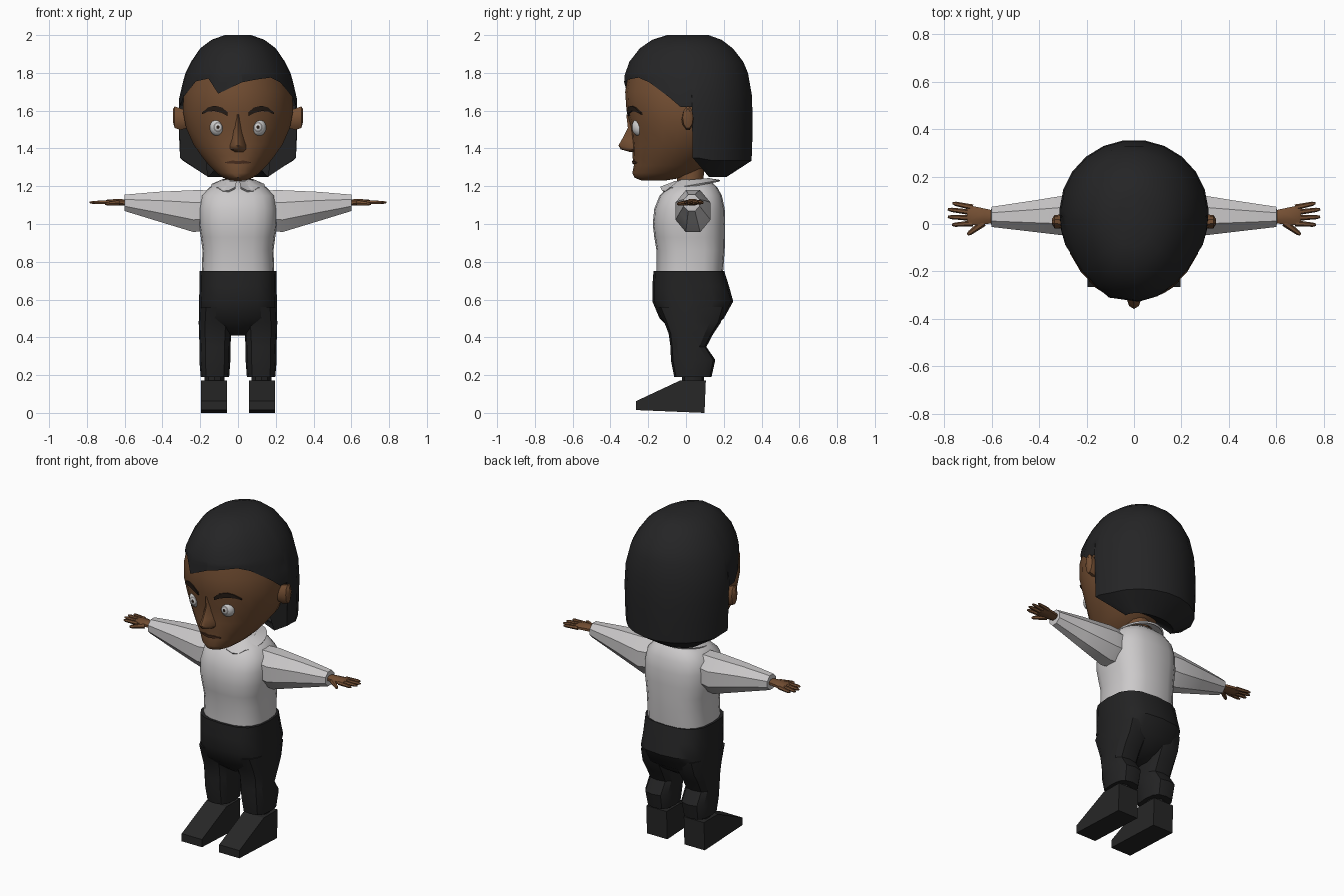
import bpy, bmesh, math
from mathutils import Vector

if "Cube" in bpy.data.objects:
    bpy.data.objects.remove(bpy.data.objects["Cube"])

def mat(name, r, g, b):
    m = bpy.data.materials.new(name)
    m.diffuse_color = (r, g, b, 1)
    m.use_nodes = True
    m.node_tree.nodes["Principled BSDF"].inputs["Base Color"].default_value = m.diffuse_color
    return m

SKIN = mat("brown skin", 0.175, 0.078, 0.033)
HAIR = mat("black hair", 0.018, 0.018, 0.019)
SHIRT = mat("white shirt", 0.60, 0.585, 0.59)
CLOTH = mat("black trousers", 0.0165, 0.0165, 0.017)
SHOE = mat("black shoes", 0.02, 0.02, 0.02)
EYE = mat("eye white", 0.62, 0.62, 0.62)
IRIS = mat("iris grey", 0.27, 0.26, 0.26)
BROW = mat("brow dark brown", 0.02, 0.012, 0.008)
LIP = mat("lip brown", 0.075, 0.03, 0.015)

def finish(bm, name, mats, angle=35):
    bmesh.ops.recalc_face_normals(bm, faces=bm.faces[:])
    me = bpy.data.meshes.new(name)
    bm.to_mesh(me)
    bm.free()
    ob = bpy.data.objects.new(name, me)
    bpy.context.collection.objects.link(ob)
    for m in mats:
        me.materials.append(m)
    bpy.ops.object.select_all(action='DESELECT')
    ob.select_set(True)
    bpy.context.view_layer.objects.active = ob
    bpy.ops.object.shade_smooth_by_angle(angle=math.radians(angle))
    return ob

def loft(name, rings, m, closed=True, caps=(True, True), angle=35):
    bm = bmesh.new()
    vs = [[bm.verts.new(p) for p in r] for r in rings]
    n = len(rings[0])
    for a, b in zip(vs, vs[1:]):
        for i in range(n if closed else n - 1):
            j = (i + 1) % n
            bm.faces.new((a[i], a[j], b[j], b[i]))
    if closed and caps[0]:
        bm.faces.new(vs[0])
    if closed and caps[1]:
        bm.faces.new(vs[-1])
    return finish(bm, name, [m], angle)

def oval(t, w, yf, yb, z, e=1.0, bias=0.5, cx=0):
    """Point of an oval ring; t = 0 faces front."""
    s, c = math.sin(t), math.cos(t)
    cy = yf + (yb - yf) * bias
    x = math.copysign(abs(s) ** e, s) * w
    k = abs(c) ** e
    return (cx + x, cy - k * (cy - yf) if c > 0 else cy + k * (yb - cy), z)

def ring(n, *a, **k):
    return [oval(2 * math.pi * i / n, *a, **k) for i in range(n)]

def tube(name, p0, p1, r0, r1, m, n=6):
    p0, p1 = Vector(p0), Vector(p1)
    q = (p1 - p0).to_track_quat('Z', 'Y')
    rings = [[p + q @ Vector((r * math.cos(2 * math.pi * i / n), r * math.sin(2 * math.pi * i / n), 0))
              for i in range(n)] for p, r in ((p0, r0), (p0.lerp(p1, .85), r1), (p1, r1 * .5))]
    return loft(name, rings, m)

def lerp_rows(rows, z):
    """Interpolate a table whose first column falls with each row."""
    z = max(min(z, rows[0][0]), rows[-1][0])
    for a, b in zip(rows, rows[1:]):
        if z >= b[0]:
            f = (z - b[0]) / (a[0] - b[0])
            return [q + (p - q) * f for p, q in zip(a, b)][1:]

# head: height, half width, front, back
FACE = [(1.8, .262, -.305, .28), (1.7, .290, -.322, .29), (1.6, .295, -.315, .28), (1.51, .278, -.292, .25),
        (1.42, .238, -.285, .22), (1.36, .195, -.284, .17), (1.31, .155, -.276, .11), (1.27, .115, -.284, .05),
        (1.245, .08, -.272, -.02), (1.23, .04, -.235, -.11)]
loft("head", [ring(22, w, f, b, z, bias=.54) for z, w, f, b in FACE], SKIN, angle=40)

def face_y(x, z):
    w, f, b = lerp_rows(FACE, z)
    cy = f + (b - f) * .54
    return cy - (cy - f) * math.sqrt(max(0, 1 - (x / w) ** 2))

def strip(name, pts, m):
    """Thin plate on the face; pts are x, centre height, half height."""
    rings = []
    for x, z, h in pts:
        lo, hi = face_y(x, z - h), face_y(x, z + h)
        rings.append([(x, lo + .003, z - h), (x, lo - .006, z - h), (x, hi - .006, z + h), (x, hi + .003, z + h)])
    loft(name, rings, m)

strip("mouth", [(-.065, 1.325, .003), (-.03, 1.328, .008), (0, 1.325, .008), (.03, 1.328, .008), (.065, 1.325, .003)], LIP)

# nose: height, half width, tip depth
loft("nose", [[(-w, face_y(w, z) + .012, z), (-w * .45, y + .012, z), (0, y, z), (w * .45, y + .012, z),
               (w, face_y(w, z) + .012, z)]
              for z, w, y in [(1.58, .016, -.316), (1.51, .024, -.308), (1.45, .034, -.338), (1.415, .046, -.358),
                              (1.395, .045, -.345), (1.38, .03, -.292)]], SKIN, angle=45)

# eyes, brows and ears
for s, side in ((1, "left"), (-1, "right")):
    bm = bmesh.new()
    bmesh.ops.create_uvsphere(bm, u_segments=16, v_segments=16, radius=1)
    for f in bm.faces:
        d = f.calc_center_median().z
        f.material_index = 2 if d > .955 else 1 if d > .87 and d < .93 else 0
    for v in bm.verts:
        x, y, z = v.co
        v.co = (s * .106 + x * .044, -.242 - z * .045, 1.513 + y * .05)
    finish(bm, side + "_eye", [EYE, IRIS, BROW])
    strip(side + "_eyebrow", [(s * x, z, h) for x, z, h in
          [(.055, 1.582, .010), (.085, 1.602, .015), (.125, 1.612, .014), (.16, 1.606, .011), (.19, 1.585, .004)]], BROW)
    ear = [(.27, 1.555, .035, .05), (.305, 1.555, .03, .06), (.335, 1.565, .028, .06), (.345, 1.575, .012, .035)]
    loft(side + "_ear", [[(s * x, .01 + ry * math.cos(i * math.pi / 5), z + rz * math.sin(i * math.pi / 5))
                          for i in range(10)] for x, z, ry, rz in ear], SKIN)

# hair cap: columns run from the hairline to the crown
CAP = [(2.0, .07, -.10, .12), (1.975, .14, -.18, .19), (1.93, .20, -.245, .25), (1.86, .248, -.30, .305),
       (1.79, .283, -.325, .335), (1.66, .313, -.336, .355), (1.5, .314, -.336, .356), (1.33, .306, -.335, .350)]
line = [(-93, 1.35), (-88, 1.35), (-87, 1.62), (-78, 1.62), (-69, 1.67), (-50, 1.755), (-33, 1.77), (-20, 1.69),
        (4, 1.75), (20, 1.765), (37, 1.775), (50, 1.75), (69, 1.67), (78, 1.62), (87, 1.62), (88, 1.35), (93, 1.35)]
line += [(a, 1.335) for a in range(108, 253, 16)]

def cap_pt(deg, z):
    w, f, b = lerp_rows(CAP, z)
    return oval(math.radians(deg), w, f, b, z, bias=.56)

rows = [[cap_pt(a, zb + (1.8 - zb) * k) for a, zb in line] for k in (0, .25, .5, .75, 1)]
rows += [[cap_pt(a, z) for a, _ in line] for z in (1.86, 1.93, 1.975, 2.0)]
loft("hair_cap", rows, HAIR, caps=(False, True), angle=25)

# hair underside drawn in towards the nape
back = [(88, 1.35), (93, 1.35)] + [(a, 1.335) for a in range(108, 253, 16)] + [(267, 1.35), (272, 1.35)]
outer = [cap_pt(a, z) for a, z in back]
inner = [(x * .52, .16 + (y - .16) * .3, 1.25) for x, y, z in outer]
core = [(x * .3, .08 + (y - .16) * .1, 1.32) for x, y, z in outer]
loft("hair_underside", [outer, inner, core], HAIR, closed=False, angle=25)
for s, side in ((1, "left"), (-1, "right")):
    bm = bmesh.new()
    bm.faces.new([bm.verts.new(p) for p in [(s * .311, .038, 1.63), (s * .307, .038, 1.35), (s * .16, .12, 1.25),
                                            (s * .17, .06, 1.37), (s * .25, .045, 1.63)]])
    finish(bm, side + "_hair_edge", [HAIR])

# neck, shirt body and collar
loft("neck", [ring(12, .07, -.05, .09, 1.19), ring(12, .065, -.04, .10, 1.36)], SKIN)
BODY = [(1.235, .075, -.035, .12), (1.195, .15, -.095, .165), (1.15, .195, -.14, .19), (1.08, .208, -.168, .205),
        (1.0, .208, -.176, .207), (.93, .197, -.168, .206), (.86, .188, -.156, .205), (.74, .192, -.156, .196)]
loft("shirt_body", [ring(20, w, f, b, z, e=.75) for z, w, f, b in BODY], SHIRT, angle=45)
top, hem, under = [], [], []
for i in range(25):
    a = math.radians(5 + 350 * i / 24)
    c = math.cos(a)
    dip = {0: .02, 1: 0, 2: -.008, 3: .008}.get(min(i, 24 - i), 0)
    top.append(oval(a, .085, -.06, .12, 1.235 - .008 * c))
    hem.append(oval(a, .143, -.137, .182, 1.205 - .028 * c + dip))
    under.append(oval(a, .138, -.128, .175, 1.196 - .028 * c + dip))
loft("collar", [top, hem, under], SHIRT, closed=False, angle=30)

# trousers seat
SEAT = [(.752, .205, -.172, .202), (.67, .203, -.178, .228), (.59, .207, -.178, .25), (.50, .207, -.14, .20),
        (.45, .13, -.09, .14), (.41, .05, -.04, .08)]
loft("trouser_seat", [ring(16, w, f, b, z, e=.7) for z, w, f, b in SEAT], CLOTH, angle=35)

LEG = [(.56, .02, .205, -.15, .21), (.48, .03, .208, -.115, .185), (.42, .036, .207, -.092, .145),
       (.35, .04, .203, -.082, .108), (.28, .04, .205, -.08, .155), (.19, .047, .197, -.062, .135)]
ARM = [(.13, .035, .085, 1.075, .112), (.235, .037, .10, 1.068, .12), (.42, .033, .072, 1.092, .085),
       (.60, .03, .046, 1.112, .047), (.602, .03, .034, 1.112, .034)]
PALM = [(.58, .03, .026, 1.113, .017), (.63, .032, .036, 1.115, .019), (.69, .036, .045, 1.115, .016), (.705, .037, .043, 1.114, .01)]
SOLE = [(.098, 0), (-.265, .015), (-.265, .062), (-.03, .172), (.105, .172)]

def limb(rows, s, n):
    """Rings along x: x, centre y, radius y, centre z, radius z."""
    return [[(s * x, cy + ry * math.cos(2 * math.pi * (i + .5) / n), cz + rz * math.sin(2 * math.pi * (i + .5) / n))
             for i in range(n)] for x, cy, ry, cz, rz in rows]

for s, side in ((1, "left"), (-1, "right")):
    # leg, ankle and shoe
    loft(side + "_trouser_leg", [ring(12, (b - a) / 2, f, k, z, e=.7, cx=s * (a + b) / 2) for z, a, b, f, k in LEG],
         CLOTH, angle=30)
    loft(side + "_ankle", [ring(10, .055, -.02, .095, z, cx=s * .125) for z in (.21, .15)], CLOTH)
    loft(side + "_shoe", [[(s * x, y, z) for y, z in SOLE] for x in (.058, .195)], SHOE, angle=20)
    # sleeve and hand
    loft(side + "_sleeve", limb(ARM, s, 8), SHIRT, angle=30)
    loft(side + "_palm", limb(PALM, s, 8), SKIN)
    for k, (y0, x1, y1) in enumerate([(.07, .765, .088), (.048, .785, .062), (.025, .785, .03), (.003, .768, -.004)]):
        tube(f"{side}_finger_{k + 1}", (s * .68, y0, 1.115), (s * x1, y1, 1.114), .0125, .009, SKIN)
    tube(side + "_thumb", (s * .635, .005, 1.112), (s * .702, -.045, 1.106), .016, .010, SKIN)
